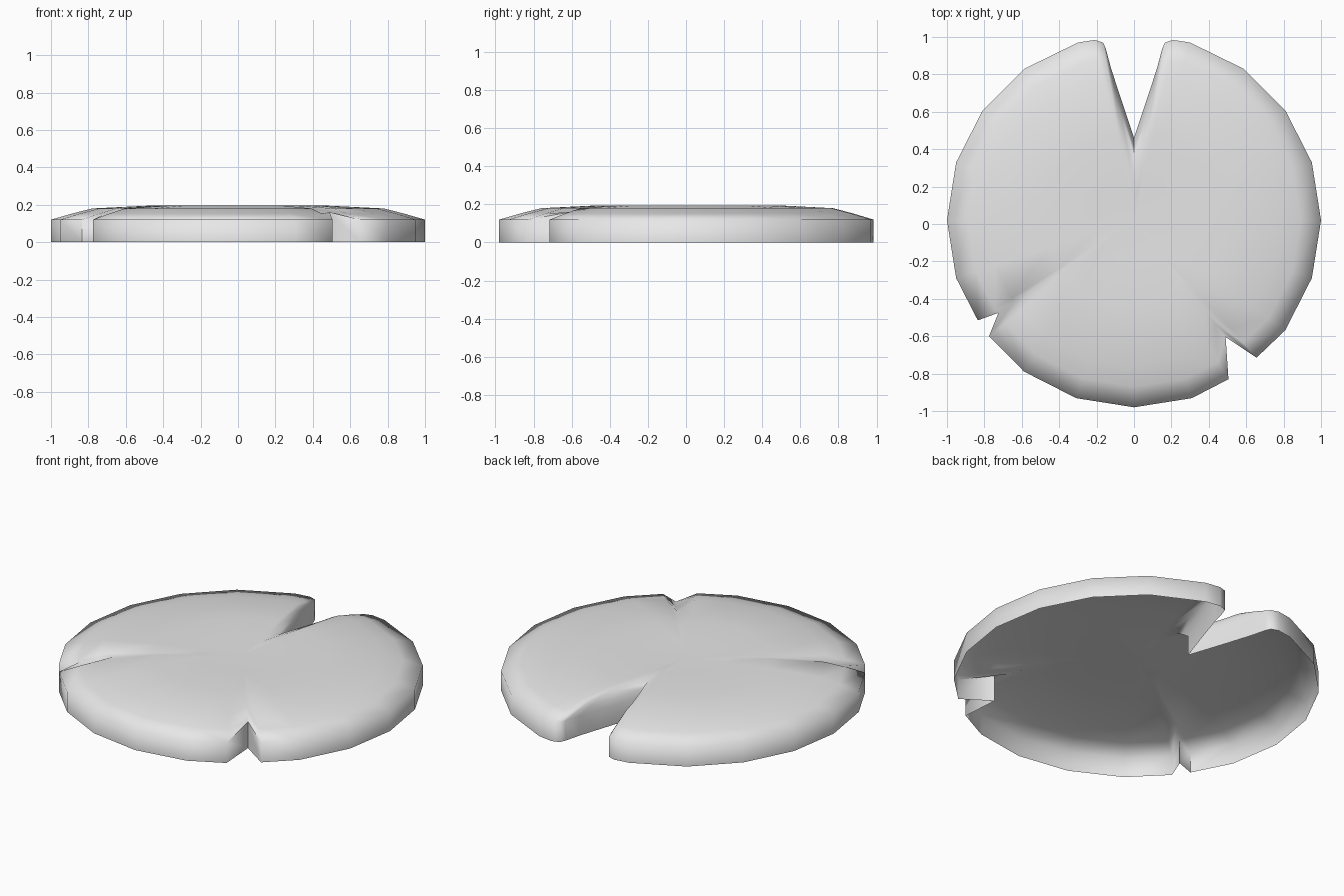
import bpy, bmesh, math
from mathutils import Vector

if "Cube" in bpy.data.objects:
    bpy.data.objects.remove(bpy.data.objects["Cube"])

CENTRE = Vector((0, 0.02))

# Rim outline, counter-clockwise: right lobe beside the big notch
lobe = [(0.08, 0.70), (0.125, 0.84), (0.15, 0.935), (0.165, 0.97),
        (0.21, 0.984), (0.30, 0.97)]


def arc(first, last):
    """Corners of the twenty-sided rim, 18 degrees apart."""
    return [(CENTRE.x + math.cos(math.radians(18 * i)),
             CENTRE.y + math.sin(math.radians(18 * i))) for i in range(first, last + 1)]


right_notch = (0.49, -0.605)
left_notch = (-0.725, -0.475)
outline = ([(0, 0.46)] + lobe + arc(3, 3) + arc(2, 2) + arc(1, 1) + arc(0, 0)
           + arc(-1, -1) + arc(-2, -2) + [(0.655, -0.715), right_notch, (0.505, -0.83)]
           + arc(-4, -4) + arc(-5, -5) + arc(-6, -6) + arc(-7, -7)
           + [(-0.775, -0.60), left_notch, (-0.835, -0.515)]
           + arc(-9, -9) + arc(-10, -10) + arc(-11, -11) + arc(-12, -12) + arc(-13, -13)
           + [(-x, y) for x, y in reversed(lobe)])
notch_top = {right_notch: 0.16, left_notch: 0.145}

# Leaf shell: open-bottomed wall, sloped rim and nearly flat top
rings = [(1.0, 0.0), (1.0, 0.12), (0.89, 0.152), (0.78, 0.18), (0.48, 0.195), (0.22, 0.191)]
bm = bmesh.new()
loops = []
for k, (scale, z) in enumerate(rings):
    loop = []
    for p in outline:
        q = CENTRE + (Vector(p) - CENTRE) * scale
        h = max(z, notch_top.get(p, 0)) if k else z
        loop.append(bm.verts.new((q.x, q.y, h)))
    loops.append(loop)
n = len(outline)
for low, high in zip(loops, loops[1:]):
    for i in range(n):
        j = (i + 1) % n
        bm.faces.new((low[i], low[j], high[j], high[i]))
middle = bm.verts.new((CENTRE.x, CENTRE.y, 0.188))
for i in range(n):
    bm.faces.new((loops[-1][i], loops[-1][(i + 1) % n], middle))

mesh = bpy.data.meshes.new("lily_pad")
bm.to_mesh(mesh)
bm.free()
pad = bpy.data.objects.new("lily_pad", mesh)
bpy.context.collection.objects.link(pad)

grey = bpy.data.materials.new("light grey")
grey.diffuse_color = (0.8, 0.8, 0.8, 1)
grey.use_nodes = True
grey.node_tree.nodes["Principled BSDF"].inputs["Base Color"].default_value = grey.diffuse_color
mesh.materials.append(grey)

# Soft rim, sharp notch corners
bpy.context.view_layer.objects.active = pad
pad.select_set(True)
bpy.ops.object.shade_smooth_by_angle(angle=math.radians(80))
